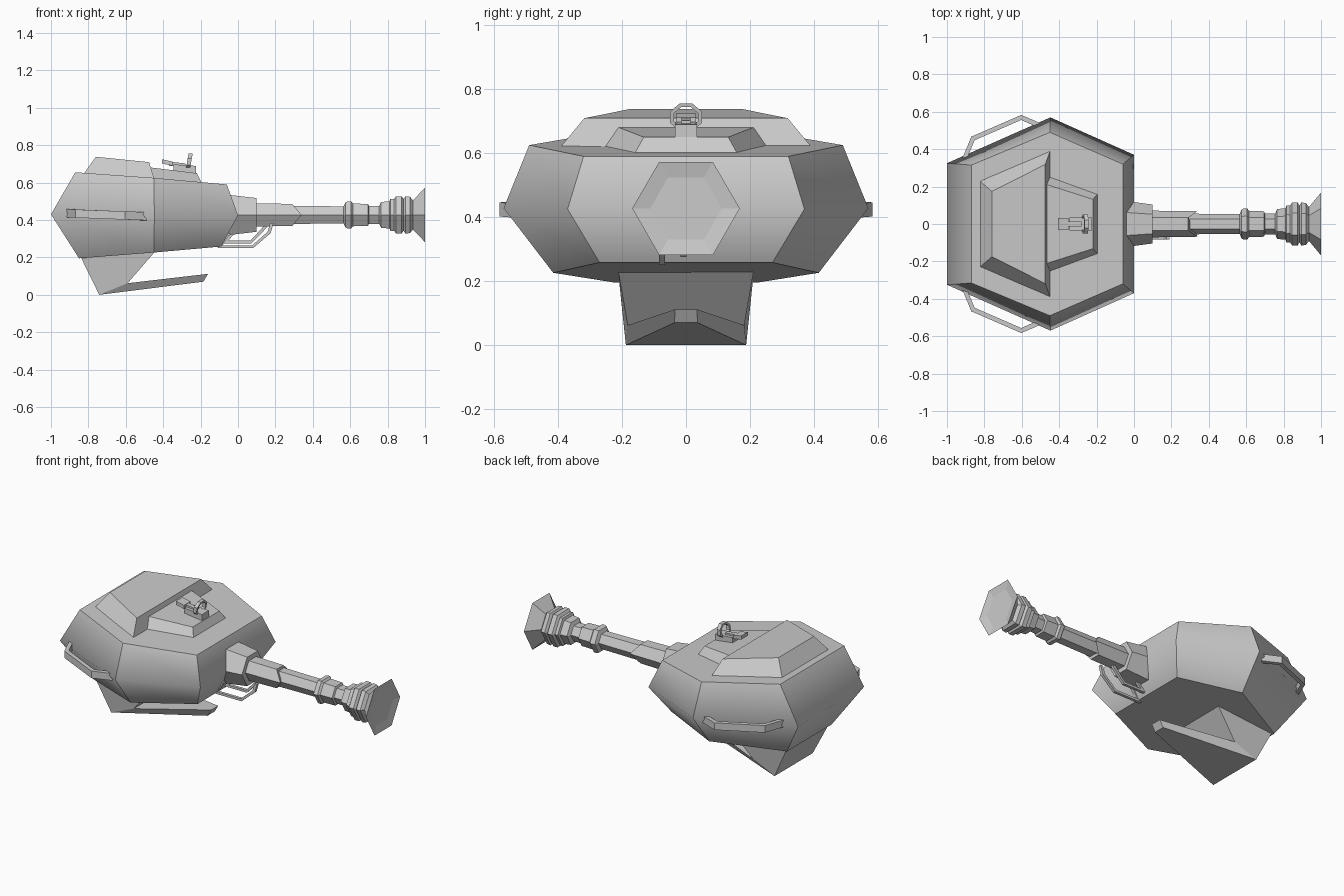
import bpy, bmesh, math
from mathutils import Vector

if "Cube" in bpy.data.objects:
    bpy.data.objects.remove(bpy.data.objects["Cube"])


def loft(name, rings, closed=False, smooth_ring=None):
    """Skin rings of equal point count; cap the ends or close into a loop."""
    bm = bmesh.new()
    vs = [[bm.verts.new(p) for p in r] for r in rings]
    n = len(vs[0])
    pairs = list(zip(vs, vs[1:])) + ([(vs[-1], vs[0])] if closed else [])
    for a, b in pairs:
        for i in range(n):
            j = (i + 1) % n
            bm.faces.new((a[i], a[j], b[j], b[i]))
    if not closed:
        bm.faces.new(vs[0][::-1])
        bm.faces.new(vs[-1])
    bmesh.ops.recalc_face_normals(bm, faces=bm.faces)
    if smooth_ring is not None:
        soft = set(vs[smooth_ring])
        for f in bm.faces:
            f.smooth = True
        for e in bm.edges:
            e.smooth = all(v in soft for v in e.verts)
    me = bpy.data.meshes.new(name)
    bm.to_mesh(me)
    bm.free()
    ob = bpy.data.objects.new(name, me)
    bpy.context.collection.objects.link(ob)
    return ob


def sym(*half):
    """Mirror a half outline across y = 0 into a full ring."""
    return list(half) + [(x, -y, z) for x, y, z in reversed(half)]


def hexa(x, r, side_push=0.0, zc=0.427):
    """Hexagonal section of the gun, corners pointing sideways."""
    out = []
    for k in range(6):
        a = k * math.pi / 3
        out.append((x + (side_push if k % 3 == 0 else 0), r * math.cos(a), zc + r * math.sin(a)))
    return out


def rail(name, outer, inner, d):
    """Bent bar between two parallel paths, with half depth vector d."""
    d = Vector(d)
    return loft(name, [[Vector(o) - d, Vector(o) + d, Vector(i) + d, Vector(i) - d]
                       for o, i in zip(outer, inner)])


def box(name, x0, x1, hy, z0, z1, slope=0.0):
    return loft(name, [sym((x0, hy, z0), (x0, hy, z1)), sym((x1, hy, z0 + slope), (x1, hy, z1 + slope))])


# Faceted turret shell
loft("turret_body", [
    sym((-0.85, 0.22, 0.195), (-0.45, 0.415, 0.226), (-0.09, 0.27, 0.258)),
    sym((-1.0, 0.325, 0.43), (-0.447, 0.57, 0.428), (0.0, 0.37, 0.425)),
    sym((-0.87, 0.315, 0.655), (-0.45, 0.49, 0.625), (-0.06, 0.32, 0.59)),
], smooth_ring=1)

# Raised roof plates
loft("rear_roof", [
    sym((-0.83, 0.235, 0.64), (-0.445, 0.40, 0.61)),
    sym((-0.76, 0.175, 0.738), (-0.475, 0.318, 0.709)),
])
loft("front_roof", [
    sym((-0.47, 0.27, 0.61), (-0.19, 0.165, 0.59)),
    sym((-0.47, 0.212, 0.681), (-0.22, 0.132, 0.65)),
])

# Gun mantlet, barrel and stepped muzzle
loft("mantlet", [hexa(-0.10, 0.122), hexa(-0.035, 0.122), hexa(0.10, 0.104)])
loft("barrel_sleeve", [hexa(0.05, 0.072), hexa(0.29, 0.068, 0.05)])
barrel = [(0.08, 0.057), (0.565, 0.053), (0.575, 0.078), (0.585, 0.083), (0.605, 0.083),
          (0.615, 0.07), (0.695, 0.068), (0.70, 0.055), (0.755, 0.055), (0.765, 0.08),
          (0.81, 0.084), (0.815, 0.10), (0.835, 0.098), (0.845, 0.115), (0.875, 0.115),
          (0.885, 0.098), (0.895, 0.115), (0.92, 0.112), (0.935, 0.09), (1.0, 0.168),
          (0.99, 0.112)]
loft("barrel", [hexa(x, r) for x, r in barrel])

# Twin guard rails under the mantlet
for name, y, dz in (("lower_guard", -0.075, 0.0), ("upper_guard", -0.008, 0.025)):
    path = [(-0.10 + dz, 0.25 + dz), (0.082 - dz * 0.4, 0.25 + dz), (0.175 - dz, 0.33 + dz), (0.19 - dz, 0.385)]
    inset = [(-0.10 + dz, 0.264 + dz), (0.076 - dz * 0.4, 0.264 + dz), (0.158 - dz, 0.337 + dz), (0.173 - dz, 0.385)]
    rail(name, [(x, y, z) for x, z in path], [(x, y, z) for x, z in inset], (0, 0.009, 0))
    # short strut up into the shell at the back end
    rail(name + "_strut", [(-0.11 + dz, y, 0.25 + dz), (-0.06 + dz, y, 0.33)],
         [(-0.092 + dz, y, 0.25 + dz), (-0.04 + dz, y, 0.33)], (0, 0.009, 0))

# Side grab handles
for side, s in (("left", 1), ("right", -1)):
    outer = [(-0.92, 0.345, 0.437), (-0.87, 0.467, 0.434), (-0.603, 0.583, 0.424), (-0.49, 0.535, 0.42)]
    inner = [(-0.895, 0.345, 0.437), (-0.852, 0.448, 0.434), (-0.603, 0.556, 0.424), (-0.51, 0.515, 0.42)]
    rail(side + "_handle", [(x, s * y, z) for x, y, z in outer],
         [(x, s * y, z) for x, y, z in inner], (0, 0, 0.022))

# Support wedge and tapering foot plate underneath
loft("support_wedge", [
    sym((-0.845, 0.21, 0.21), (-0.44, 0.212, 0.235)),
    sym((-0.742, 0.188, 0.0), (-0.59, 0.182, 0.062)),
])
loft("foot_plate", [
    sym((-0.742, 0.188, 0.0), (-0.59, 0.182, 0.062)),
    sym((-0.185, 0.036, 0.07), (-0.16, 0.034, 0.112)),
])

# Roof sight: base, rear notch and octagonal ring
box("sight_base", -0.345, -0.225, 0.034, 0.655, 0.697, -0.008)
box("sight_bar", -0.37, -0.28, 0.014, 0.69, 0.712, -0.01)
box("rear_sight", -0.405, -0.35, 0.032, 0.702, 0.724, -0.012)
ring = []
for k in range(8):
    a = (k + 0.5) * math.pi / 4
    c, s = math.cos(a), math.sin(a)
    ring.append([(x + 0.15 * r * s, r * c, 0.712 + 0.85 * r * s)
                 for x, r in ((-0.272, 0.054), (-0.25, 0.054), (-0.25, 0.04), (-0.272, 0.04))])
loft("sight_ring", ring, closed=True)
